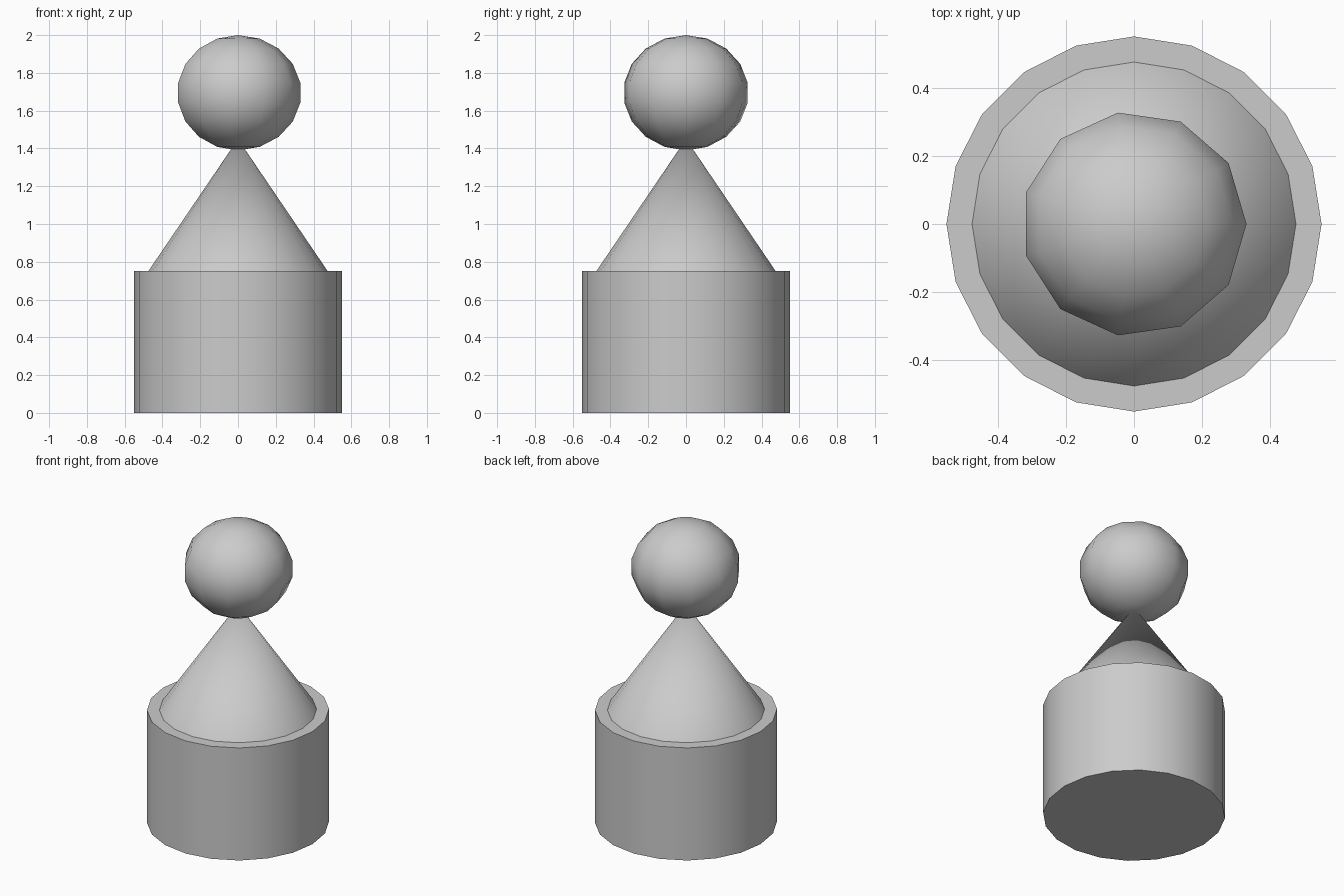
import bpy
import bmesh
from math import sin, cos, pi, radians

if "Cube" in bpy.data.objects:
    bpy.data.objects.remove(bpy.data.objects["Cube"])


def lathe(name, profile, sides):
    """Revolve (radius, z) points around z; zero radius makes a pole vertex, open ends are capped."""
    bm = bmesh.new()
    rings = []
    for r, z in profile:
        if r == 0:
            rings.append([bm.verts.new((0, 0, z))] * sides)
        else:
            rings.append([bm.verts.new((r * cos(2 * pi * i / sides), r * sin(2 * pi * i / sides), z))
                          for i in range(sides)])
    for low, high in zip(rings, rings[1:]):
        for i in range(sides):
            j = (i + 1) % sides
            quad = [low[i], low[j], high[j], high[i]]
            bm.faces.new(list(dict.fromkeys(quad)))
    if profile[0][0] > 0:
        bm.faces.new(rings[0][::-1])
    if profile[-1][0] > 0:
        bm.faces.new(rings[-1])
    bmesh.ops.recalc_face_normals(bm, faces=bm.faces)
    mesh = bpy.data.meshes.new(name)
    bm.to_mesh(mesh)
    bm.free()
    obj = bpy.data.objects.new(name, mesh)
    bpy.context.collection.objects.link(obj)
    bpy.ops.object.select_all(action='DESELECT')
    obj.select_set(True)
    bpy.context.view_layer.objects.active = obj
    bpy.ops.object.shade_smooth_by_angle(angle=radians(40))
    return obj


# Cylindrical base
lathe("base", [(0.55, 0), (0.55, 0.75)], 20)

# Cone body, its tip just inside the ball
lathe("cone_body", [(0.475, 0.75), (0, 1.45)], 20)

# Slightly flattened ball on top: 11 segments, 9 rings
RINGS = 9
ball = [(0.335 * sin(pi * k / RINGS) if 0 < k < RINGS else 0,
         1.695 - 0.305 * cos(pi * k / RINGS)) for k in range(RINGS + 1)]
lathe("ball", ball, 11)
